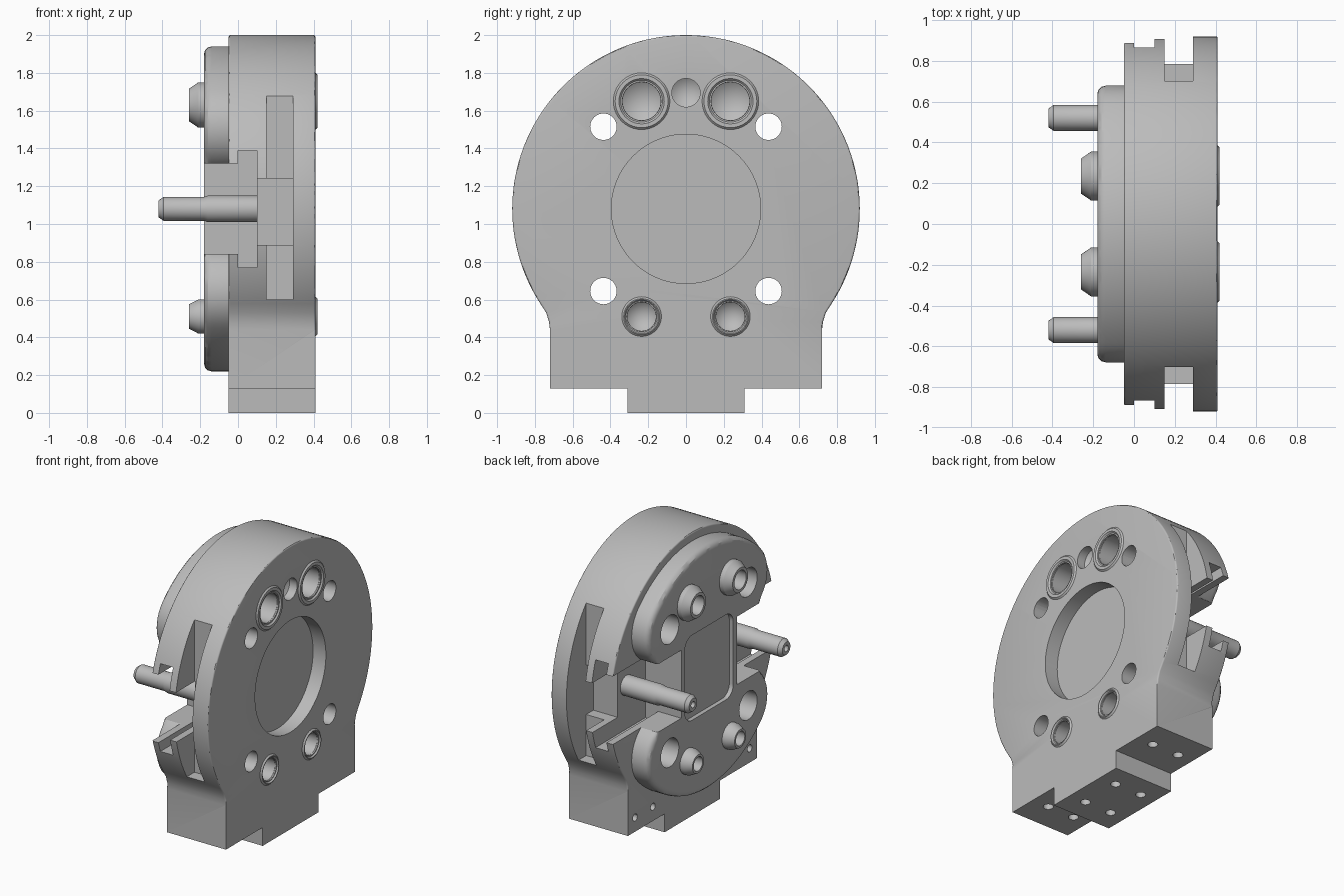
import bpy, bmesh
from math import sin, cos, pi, radians, hypot

old = bpy.data.objects.get("Cube")
if old:
    bpy.data.objects.remove(old, do_unlink=True)

mat = bpy.data.materials.new("machined grey")
mat.use_nodes = True
GREY = (0.5, 0.5, 0.5, 1)
mat.diffuse_color = GREY
mat.node_tree.nodes["Principled BSDF"].inputs["Base Color"].default_value = GREY
CZ = 1.08          # height of the disc axis
BACK, FACE, CAP = 0.41, -0.05, -0.18


def make(name, bm):
    bmesh.ops.recalc_face_normals(bm, faces=bm.faces)
    mesh = bpy.data.meshes.new(name)
    bm.to_mesh(mesh)
    bm.free()
    mesh.materials.append(mat)
    ob = bpy.data.objects.new(name, mesh)
    bpy.context.collection.objects.link(ob)
    return ob


def prism(name, pts, x0, x1, bevel=0, rim=None):
    """Extrude a (y, z) outline along x; rim picks the edges to bevel."""
    bm = bmesh.new()
    face = bm.faces.new([bm.verts.new((x0, y, z)) for y, z in pts])
    ext = bmesh.ops.extrude_face_region(bm, geom=[face])
    verts = [v for v in ext["geom"] if isinstance(v, bmesh.types.BMVert)]
    bmesh.ops.translate(bm, verts=verts, vec=(x1 - x0, 0, 0))
    if bevel:
        edges = [e for e in bm.edges if abs(e.verts[0].co.x - e.verts[1].co.x) < 1e-5
                 and all(rim(v.co) for v in e.verts)]
        bmesh.ops.bevel(bm, geom=edges, offset=bevel, segments=3, profile=0.5, affect='EDGES')
    return make(name, bm)


def box(name, x0, x1, y0, y1, z0, z1):
    return prism(name, [(y0, z0), (y1, z0), (y1, z1), (y0, z1)], x0, x1)


def lathe(name, profile, y, z, closed=False, n=40):
    """Revolve an (x, radius) profile about an axis along x."""
    bm = bmesh.new()
    rings = []
    for x, r in profile:
        if r == 0:
            rings.append([bm.verts.new((x, y, z))] * n)
        else:
            rings.append([bm.verts.new((x, y + r * cos(2 * pi * i / n), z + r * sin(2 * pi * i / n)))
                          for i in range(n)])
    pairs = list(zip(rings, rings[1:]))
    if closed:
        pairs.append((rings[-1], rings[0]))
    for a, b in pairs:
        for i in range(n):
            j = (i + 1) % n
            bm.faces.new(list(dict.fromkeys((a[i], a[j], b[j], b[i]))))
    return make(name, bm)


def rod(x0, x1, r, y, z):
    return lathe("cutter", [(x0, 0), (x0, r), (x1, r), (x1, 0)], y, z)


def boolean(ob, others, op='DIFFERENCE'):
    for other in others:
        bpy.context.view_layer.objects.active = ob
        m = ob.modifiers.new("bool", 'BOOLEAN')
        m.operation, m.solver, m.object = op, 'EXACT', other
        bpy.ops.object.modifier_apply(modifier=m.name)
        bpy.data.objects.remove(other, do_unlink=True)


def arc(cy, cz, r, a0, a1, n):
    return [(cy + r * cos(radians(a0 + (a1 - a0) * i / n)),
             cz + r * sin(radians(a0 + (a1 - a0) * i / n))) for i in range(n + 1)]


# Main plate: disc flowing into a square foot
flare = [(0.72, 0.44), (0.725, 0.48), (0.74, 0.53)]
outline = ([(-0.72, 0.13), (0.72, 0.13)] + flare + arc(0, CZ, 0.92, -33, 213, 96)
           + [(-y, z) for y, z in reversed(flare)])
plate = prism("main_plate", outline, FACE, BACK, 0.01, lambda c: c.z > 0.4)
foot = box("foot_tab", FACE, BACK, -0.31, 0.31, 0, 0.16)

# Cap: two kidney pads joined by a central web
kidney = (arc(0, CZ, 0.86, 45, 135, 40) + arc(-0.438, CZ + 0.438, 0.24, 135, 315, 20)[1:]
          + arc(0, CZ, 0.38, 135, 45, 24)[1:] + arc(0.438, CZ + 0.438, 0.24, 225, 405, 20)[1:-1])


def outer_rim(c):
    return c.x < CAP + 0.01 and hypot(c.y, c.z - CZ) > 0.62


cap = prism("cap", kidney, CAP, FACE + 0.01, 0.04, outer_rim)
lower = prism("lower_pad", [(y, 2 * CZ - z) for y, z in kidney], CAP, FACE + 0.01, 0.04, outer_rim)
web = box("web", CAP, FACE + 0.01, -0.31, 0.31, 0.62, 1.54)
boolean(cap, [lower, web], 'UNION')

# Rounded pocket in the web, round recess in the back
pocket = []
for sy, sz, a in ((1, 1, 0), (-1, 1, 90), (-1, -1, 180), (1, -1, 270)):
    pocket += arc(sy * 0.19, CZ + sz * 0.22, 0.08, a, a + 90, 8)
boolean(cap, [prism("cutter", pocket, -0.3, CAP + 0.03)])
boolean(plate, [lathe("cutter", [(0.31, 0), (0.31, 0.395), (0.5, 0.395), (0.5, 0)], 0, CZ, n=80)])

for s in (-1, 1):
    def side(x0, x1, y, z0, z1):
        return box("cutter", x0, x1, min(s * y, s * 1.2), max(s * y, s * 1.2), z0, z1)

    # Stepped side channels and the edge slot behind them
    boolean(cap, [side(-0.3, 0.05, 0.31, 0.84, 1.32)])
    boolean(plate, [side(-0.3, 0.005, 0.31, 0.84, 1.32), side(0, 0.1, 0.31, 0.77, 1.39),
                    side(0.09, 0.29, 0.62, 0.89, 1.24), side(0.15, 0.29, 0.70, 0.60, 1.69)])

    # Through holes, wider in the pads
    for z in (0.645, 1.515):
        boolean(plate, [rod(-0.3, 0.6, 0.07, s * 0.437, z)])
        boolean(cap, [rod(-0.3, 0.1, 0.1, s * 0.437, z)])
        boolean(plate, [rod(-0.3, 0.1, 0.1, s * 0.437, z)])

    # Hollow bosses on the cap, matching ringed sockets on the back
    for label, z, zb, r, ring in (("upper", 1.65, 1.63, 0.12, 0.15), ("lower", 0.51, 0.51, 0.09, 0.105)):
        y = s * 0.235
        hole = r * 0.55
        boolean(cap, [rod(-0.3, -0.07, hole, y, zb)])
        lathe(label + "_boss", [(-0.08, hole), (-0.08, r), (-0.21, r), (-0.245, r * 0.8),
                                (-0.26, r * 0.72), (-0.26, hole)], y, zb, True)
        boolean(plate, [lathe("cutter", [(0.18, 0), (0.25, r * 0.85), (0.5, r * 0.85), (0.5, 0)], y, z)])
        lathe(label + "_socket_ring", [(0.3, r * 0.84), (0.3, ring), (0.41, ring), (0.42, ring - 0.01),
                                       (0.42, r), (0.40, r * 0.84)], y, z, True)

    # Guide pin with chamfered, drilled tip
    lathe("guide_pin", [(0.12, 0), (0.12, 0.07), (-0.16, 0.07), (-0.18, 0.063), (-0.395, 0.063),
                        (-0.42, 0.045), (-0.42, 0.022), (-0.38, 0.022), (-0.38, 0)], s * 0.52, CZ)

    # Small bolt holes in the front of the foot
    for y in (0.44, 0.64):
        boolean(plate, [rod(-0.2, 0.04, 0.025, s * y, 0.23)])

    # Bolt holes under the foot
    for x in (0.07, 0.28):
        for body, y, z in ((plate, 0.52, 0.13), (foot, 0.15, 0)):
            bm = bmesh.new()
            bmesh.ops.create_cone(bm, cap_ends=True, segments=20, radius1=0.033, radius2=0.033, depth=0.16)
            bmesh.ops.translate(bm, verts=bm.verts, vec=(x, s * y, z))
            boolean(body, [make("cutter", bm)])

# Conical dimple between the upper sockets
boolean(plate, [lathe("cutter", [(0.3, 0), (0.35, 0.075), (0.5, 0.075), (0.5, 0)], 0, 1.695)])

# Smooth the curved faces, keep the machined edges sharp
bpy.ops.object.select_all(action='DESELECT')
for ob in bpy.context.collection.objects:
    if ob.type == 'MESH' and mat.name in ob.data.materials:
        ob.select_set(True)
        bpy.context.view_layer.objects.active = ob
bpy.ops.object.shade_smooth_by_angle(angle=radians(30))
